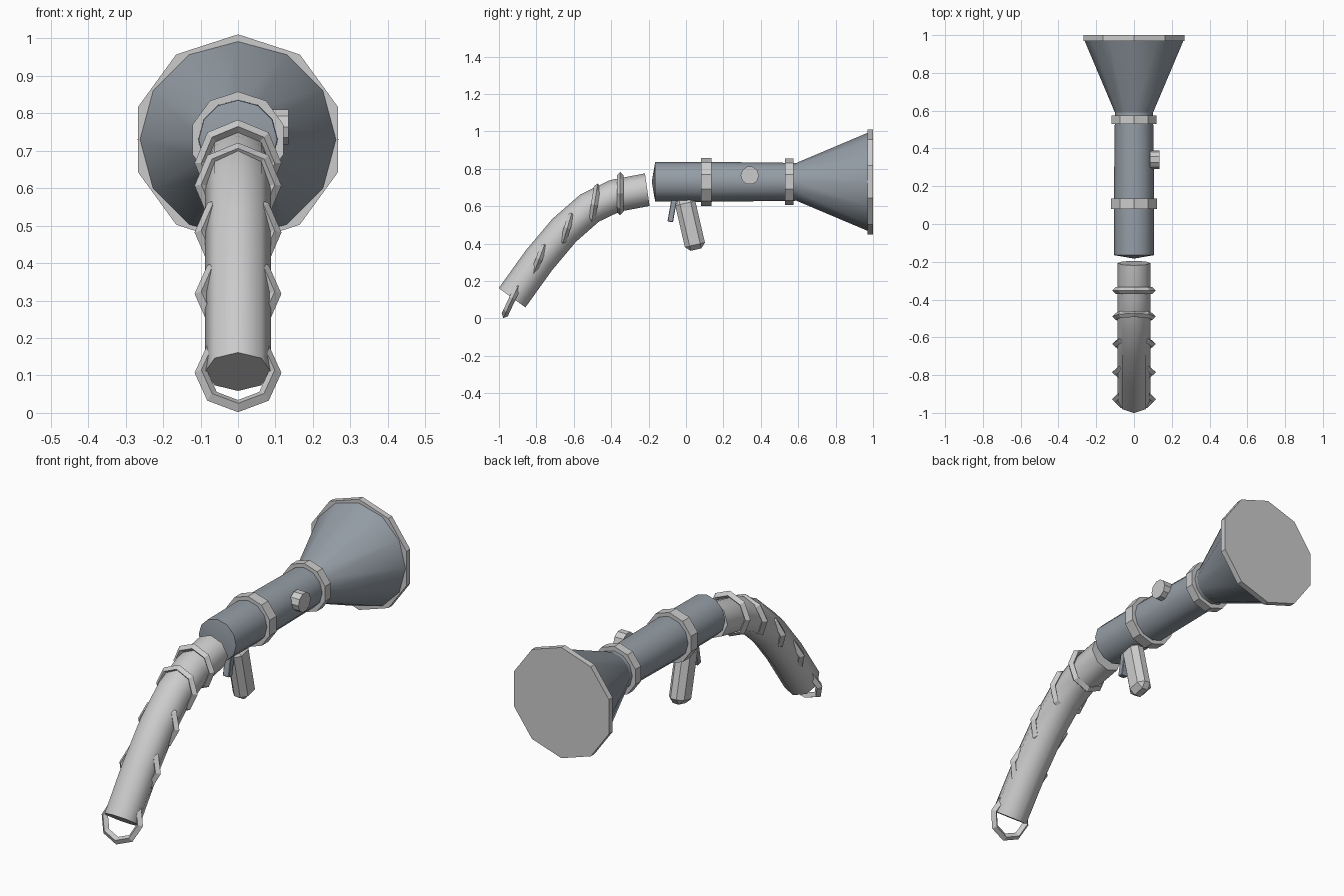
import bpy, bmesh
from math import sin, cos, pi, radians
from mathutils import Vector, Matrix

if "Cube" in bpy.data.objects:
    bpy.data.objects.remove(bpy.data.objects["Cube"])

AXIS_Z = 0.73
steel = bpy.data.materials.new("blue_grey")
steel.diffuse_color = (0.30, 0.34, 0.38, 1)
steel.use_nodes = True
steel.node_tree.nodes["Principled BSDF"].inputs["Base Color"].default_value = steel.diffuse_color


def finish(name, bm, mat=None, smooth=None):
    bmesh.ops.recalc_face_normals(bm, faces=bm.faces)
    me = bpy.data.meshes.new(name)
    bm.to_mesh(me)
    bm.free()
    ob = bpy.data.objects.new(name, me)
    bpy.context.collection.objects.link(ob)
    if mat:
        me.materials.append(mat)
    if smooth:
        bpy.ops.object.select_all(action='DESELECT')
        ob.select_set(True)
        bpy.context.view_layer.objects.active = ob
        bpy.ops.object.shade_smooth_by_angle(angle=radians(smooth))
    return ob


def skin(bm, rings, caps=True):
    n = len(rings[0])
    for a, b in zip(rings, rings[1:]):
        for i in range(n):
            j = (i + 1) % n
            bm.faces.new((a[i], a[j], b[j], b[i]))
    if caps:
        bm.faces.new(rings[0])
        bm.faces.new(rings[-1])


def lathe(name, profile, n, mat=None, smooth=None, tip=None):
    """Spin (radius, y) pairs round the barrel axis, first corner on top."""
    bm = bmesh.new()
    rings = [[bm.verts.new((r * sin(2 * pi * i / n), y, AXIS_Z + r * cos(2 * pi * i / n)))
              for i in range(n)] for r, y in profile]
    skin(bm, rings, caps=tip is None)
    if tip is not None:
        bm.faces.new(rings[-1])
        v = bm.verts.new((0, tip, AXIS_Z))
        for i in range(n):
            bm.faces.new((v, rings[0][i], rings[0][(i + 1) % n]))
    return finish(name, bm, mat, smooth)


def block(name, size, loc, tilt, bevel, mat=None):
    bm = bmesh.new()
    bmesh.ops.create_cube(bm, size=1, matrix=Matrix.Diagonal((*size, 1)))
    bmesh.ops.bevel(bm, geom=bm.edges[:], offset=bevel, segments=1, affect='EDGES')
    bm.transform(Matrix.Translation(loc) @ Matrix.Rotation(radians(tilt), 4, 'X'))
    return finish(name, bm, mat)


# Barrel and flared bell, with shallow pointed rear cap
lathe("barrel", [(0.105, -0.165), (0.107, 0.1), (0.101, 0.6)], 12, steel, 35, tip=-0.183)
lathe("bell", [(0.101, 0.59), (0.268, 0.985)], 12, steel, 35)

# Bell rim and barrel bands
lathe("bell_rim", [(0.281, 0.97), (0.281, 1.0)], 10)
lathe("rear_band", [(0.128, 0.08), (0.128, 0.135)], 10)
lathe("front_band", [(0.124, 0.53), (0.124, 0.575)], 10)

# Side knob
bm = bmesh.new()
bmesh.ops.create_cone(bm, cap_ends=True, segments=10, radius1=0.049, radius2=0.049, depth=0.05,
                      matrix=Matrix.Translation((0.11, 0.341, 0.764)) @ Matrix.Rotation(pi / 2, 4, 'Y'))
finish("side_knob", bm)

# Grip and trigger
block("grip", (0.085, 0.11, 0.28), (0, 0.022, 0.504), 13, 0.026)
block("trigger", (0.035, 0.03, 0.12), (0, -0.074, 0.575), -10, 0.003, steel)

# Curved hose: eight-sided section swept along a path in the YZ plane
path = [Vector((0, y, z)) for y, z in [(-0.207, 0.688), (-0.38, 0.655), (-0.515, 0.59),
                                       (-0.65, 0.472), (-0.785, 0.312), (-0.93, 0.11)]]
bm = bmesh.new()
rings = []
for k, p in enumerate(path):
    t = (path[min(k + 1, len(path) - 1)] - path[max(k - 1, 0)]).normalized()
    if k == 0:
        t = Vector((0, -0.99, -0.14))
    up = t.cross(Vector((1, 0, 0))).normalized()
    rings.append([bm.verts.new(p + 0.088 * (Vector((cos(a), 0, 0)) + up * sin(a)))
                  for a in (i * pi / 4 for i in range(8))])
skin(bm, rings)
finish("hose", bm, smooth=48)

# Hose rings: eight-sided hoops of diamond section, leaning progressively
for k, (y, z, lean) in enumerate([(-0.352, 0.667, 0), (-0.49, 0.607, 9), (-0.635, 0.482, 17),
                                  (-0.785, 0.318, 21), (-0.928, 0.107, 25)]):
    bm = bmesh.new()
    R, r = 0.098, 0.018
    loops = [[bm.verts.new(((R + dr) * cos(i * pi / 4), dy, (R + dr) * sin(i * pi / 4)))
              for i in range(8)] for dr, dy in ((r, 0), (0, r), (-r, 0), (0, -r))]
    skin(bm, loops + loops[:1], caps=False)
    bm.transform(Matrix.Translation((0, y, z)) @ Matrix.Rotation(radians(-lean), 4, 'X'))
    finish(f"hose_ring_{k + 1}", bm)
